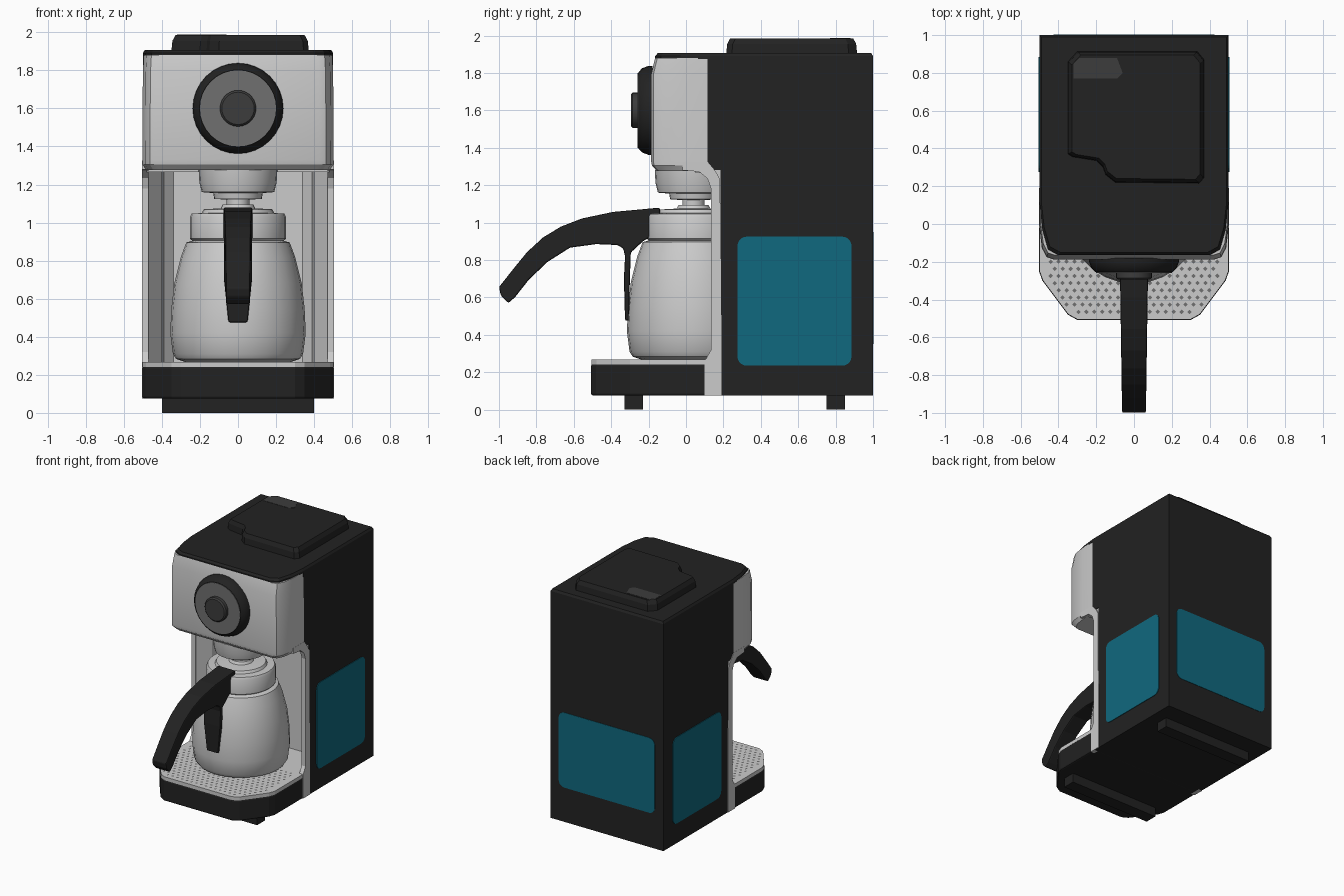
import bpy, bmesh, math
from mathutils import Vector

if "Cube" in bpy.data.objects:
    bpy.data.objects.remove(bpy.data.objects["Cube"])

def material(name, r, g, b):
    m = bpy.data.materials.new(name)
    m.diffuse_color = (r, g, b, 1)
    m.use_nodes = True
    m.node_tree.nodes["Principled BSDF"].inputs["Base Color"].default_value = m.diffuse_color
    return m

BLACK = material("matte black", 0.016, 0.016, 0.016)
SILVER = material("brushed silver", 0.60, 0.60, 0.60)
TEAL = material("teal panel", 0.005, 0.14, 0.21)
GREY = material("dial grey", 0.16, 0.16, 0.16)
DARK = material("dark grey", 0.045, 0.045, 0.045)

def finish(name, bm, mat, smooth=None, bevel=0):
    bmesh.ops.recalc_face_normals(bm, faces=bm.faces)
    me = bpy.data.meshes.new(name)
    bm.to_mesh(me)
    bm.free()
    me.materials.append(mat)
    ob = bpy.data.objects.new(name, me)
    bpy.context.collection.objects.link(ob)
    if smooth:
        me.polygons.foreach_set("use_smooth", [True] * len(me.polygons))
        me.set_sharp_from_angle(angle=math.radians(smooth))
    if bevel:
        mod = ob.modifiers.new("bevel", 'BEVEL')
        mod.width, mod.segments, mod.limit_method = bevel, 2, 'ANGLE'
    return ob

def loft(name, rings, mat, **kw):
    """Skin a stack of equal-length closed rings and cap both ends."""
    bm = bmesh.new()
    rows = [[bm.verts.new(p) for p in ring] for ring in rings]
    n = len(rows[0])
    for a, b in zip(rows, rows[1:]):
        for i in range(n):
            j = (i + 1) % n
            bm.faces.new((a[i], a[j], b[j], b[i]))
    bm.faces.new(rows[0])
    bm.faces.new(rows[-1])
    return finish(name, bm, mat, **kw)

PLACE = {'x': lambda a, b, t: (t, a, b),
         'y': lambda a, b, t: (a, t, b),
         'z': lambda a, b, t: (a, b, t)}

def prism(name, pts, axis, lo, hi, mat, **kw):
    f = PLACE[axis]
    return loft(name, [[f(a, b, t) for a, b in pts] for t in (lo, hi)], mat, **kw)

def rect(a0, a1, b0, b1):
    return [(a0, b0), (a1, b0), (a1, b1), (a0, b1)]

def round_rect(a0, a1, b0, b1, r, seg=5):
    pts = []
    for k, (ca, cb) in enumerate(((a1 - r, b1 - r), (a0 + r, b1 - r),
                                  (a0 + r, b0 + r), (a1 - r, b0 + r))):
        for i in range(seg + 1):
            t = math.pi / 2 * (k + i / seg)
            pts.append((ca + r * math.cos(t), cb + r * math.sin(t)))
    return pts

def mirrored(half):
    """Complete a right-hand outline across x = 0."""
    return half + [(-a, b) for a, b in reversed(half)]

def lathe(name, profile, ca, cb, axis, mat, segs=28):
    f = PLACE[axis]
    rings = [[f(ca + r * math.cos(2 * math.pi * i / segs),
                cb + r * math.sin(2 * math.pi * i / segs), t)
              for i in range(segs)] for r, t in profile]
    return loft(name, rings, mat, smooth=28)

# Black housing: lower block, U-shaped middle, upper block, top cap
prism("lower_housing", rect(-.5, .5, .14, 1), 'z', .075, .26, BLACK)
prism("middle_housing", mirrored([(.415, .445), (.494, .3), (.494, .185), (.5, .185), (.5, 1)]),
      'z', .26, 1.28, BLACK)
prism("upper_housing", rect(-.5, .5, .115, 1), 'z', 1.28, 1.875, BLACK)
cap = [(.40, -.165), (.455, -.135), (.485, -.03), (.5, .11), (.5, 1)]
cap_top = [(.39, -.15), (.445, -.12), (.475, -.02), (.49, .11), (.49, .99)]
loft("top_cap", [[(x, y, z) for x, y in mirrored(p)]
                 for p, z in ((cap, 1.875), (cap, 1.89), (cap_top, 1.907))], BLACK)

# Hinged lid with a cut corner
lid = [(-.35, .37), (-.325, .355), (-.20, .335), (-.165, .30), (-.15, .26), (-.10, .22),
       (.345, .215), (.372, .245), (.372, .87), (.335, .915), (-.30, .915), (-.35, .86)]
def lid_ring(s, z):
    return [(.01 + (x - .01) * s, .57 + (y - .57) * s, z) for x, y in lid]
loft("lid", [lid_ring(1, 1.9), lid_ring(.985, 1.955), lid_ring(.94, 1.985)], BLACK)
prism("lid_window", [(-.32, .77), (-.09, .77), (-.06, .80), (-.09, .88), (-.29, .88), (-.32, .85)],
      'z', 1.98, 1.987, DARK)

# Silver brew head, rounded at the front corners and tapered to its top and bottom
def head_ring(front, side, z):
    half = [(side - .075, front), (side - .04, front + .012), (side - .015, front + .06),
            (side, .0), (side, .116)]
    return [(x, y, z) for x, y in mirrored(half)]
loft("brew_head", [head_ring(-.155, .485, 1.275), head_ring(-.182, .503, 1.305),
                   head_ring(-.187, .503, 1.33), head_ring(-.187, .50, 1.79),
                   head_ring(-.165, .495, 1.88)], SILVER, smooth=25)
prism("niche_ceiling", rect(-.48, .48, .05, .44), 'z', 1.265, 1.285, SILVER)

# Silver side trim that follows the front of the housing
trim = [(-.02, 1.28), (.07, 1.272), (.115, 1.235), (.134, 1.18), (.134, .32), (.1, .26),
        (.1, .075), (.19, .075), (.19, .335), (.182, 1.23), (.165, 1.265), (.115, 1.325),
        (-.02, 1.325)]
for side, s in (("right", 1), ("left", -1)):
    prism(side + "_trim", trim, 'x', .47 * s, .504 * s, SILVER)

# Silver niche behind the carafe
prism("niche_wall", mirrored([(.34, .42), (.39, .37), (.40, .24), (.472, .14),
                              (.495, .14), (.495, .3), (.415, .446)]),
      'z', .255, 1.28, SILVER)

# Base with perforated drip plate
base = mirrored([(.30, -.508), (.35, -.48), (.485, -.30), (.503, -.25), (.503, .15)])
prism("base", base, 'z', .075, .245, BLACK, bevel=.012)
prism("drip_plate", [(x * .995, y * .995) for x, y in base], 'z', .24, .268, SILVER)
prism("niche_floor", rect(-.48, .48, .12, .44), 'z', .255, .268, SILVER)
bm = bmesh.new()
for row in range(15):
    y = -.465 + row * .038
    limit = min(.45, .32 + (y + .48) * .7)
    for col in range(-11, 12):
        x = (col + .5 * (row % 2)) * .042
        if abs(x) < limit:
            bm.faces.new([bm.verts.new((x + dx, y + dy, .2695)) for dx, dy in
                          ((.012, 0), (0, .012), (-.012, 0), (0, -.012))])
finish("drip_holes", bm, GREY)

# Feet
prism("front_foot", rect(-.4, .4, -.33, -.23), 'z', 0, .08, BLACK)
prism("rear_foot", rect(-.4, .4, .75, .85), 'z', 0, .08, BLACK)

# Teal panels on both sides and the back
side_panel = round_rect(.275, .885, .235, .925, .05)
prism("right_panel", side_panel, 'x', .498, .505, TEAL)
prism("left_panel", side_panel, 'x', -.505, -.498, TEAL)
prism("back_panel", round_rect(-.425, .425, .35, .95, .05), 'y', .997, 1.003, TEAL)

# Front dial
lathe("dial_ring", [(.238, -.18), (.238, -.20), (.225, -.235), (.203, -.255)], 0, 1.6, 'y', BLACK, 32)
lathe("dial_face", [(.2, -.25), (.2, -.259)], 0, 1.6, 'y', GREY, 32)
lathe("dial_knob", [(.095, -.255), (.095, -.285), (.085, -.295)], 0, 1.6, 'y', DARK)

# Brew nozzle
CY = .04
lathe("nozzle", [(.207, 1.28), (.203, 1.21), (.19, 1.16), (.13, 1.155), (.125, 1.125),
                 (.06, 1.12), (.06, 1.08)], 0, CY, 'z', SILVER)

# Carafe and its lid
lathe("carafe", [(.28, .268), (.325, .283), (.342, .31), (.356, .42), (.350, .55), (.335, .68),
                 (.30, .82), (.272, .895), (.24, .905), (.24, .92)], 0, CY, 'z', SILVER)
lathe("carafe_lid", [(.24, .905), (.252, .915), (.252, 1.03), (.243, 1.047), (.19, 1.05),
                     (.18, 1.07), (.09, 1.075), (.08, 1.095)], 0, CY, 'z', SILVER)

# Carafe handle: curved grip with a rear spine, narrowing at the tips
handle = [(-.14, 1.08), (-.39, 1.057), (-.556, 1.022), (-.67, .978), (-.765, .92), (-.85, .842),
          (-.925, .75), (-1.0, .655), (-.99, .61), (-.95, .57), (-.915, .60), (-.84, .695),
          (-.74, .79), (-.62, .866), (-.48, .885), (-.365, .88), (-.335, .86), (-.326, .82),
          (-.332, .70), (-.326, .476), (-.305, .476), (-.30, .70), (-.295, .84), (-.23, .90),
          (-.18, .93), (-.14, 1.05)]
def handle_ring(s):
    def width(y, z):
        return .05 if z < .56 and y > -.5 else .076 + .015 * min(0, y + .14)
    return [(s * width(y, z), y, z) for y, z in handle]
loft("carafe_handle", [handle_ring(-1), handle_ring(1)], BLACK, bevel=.008)
